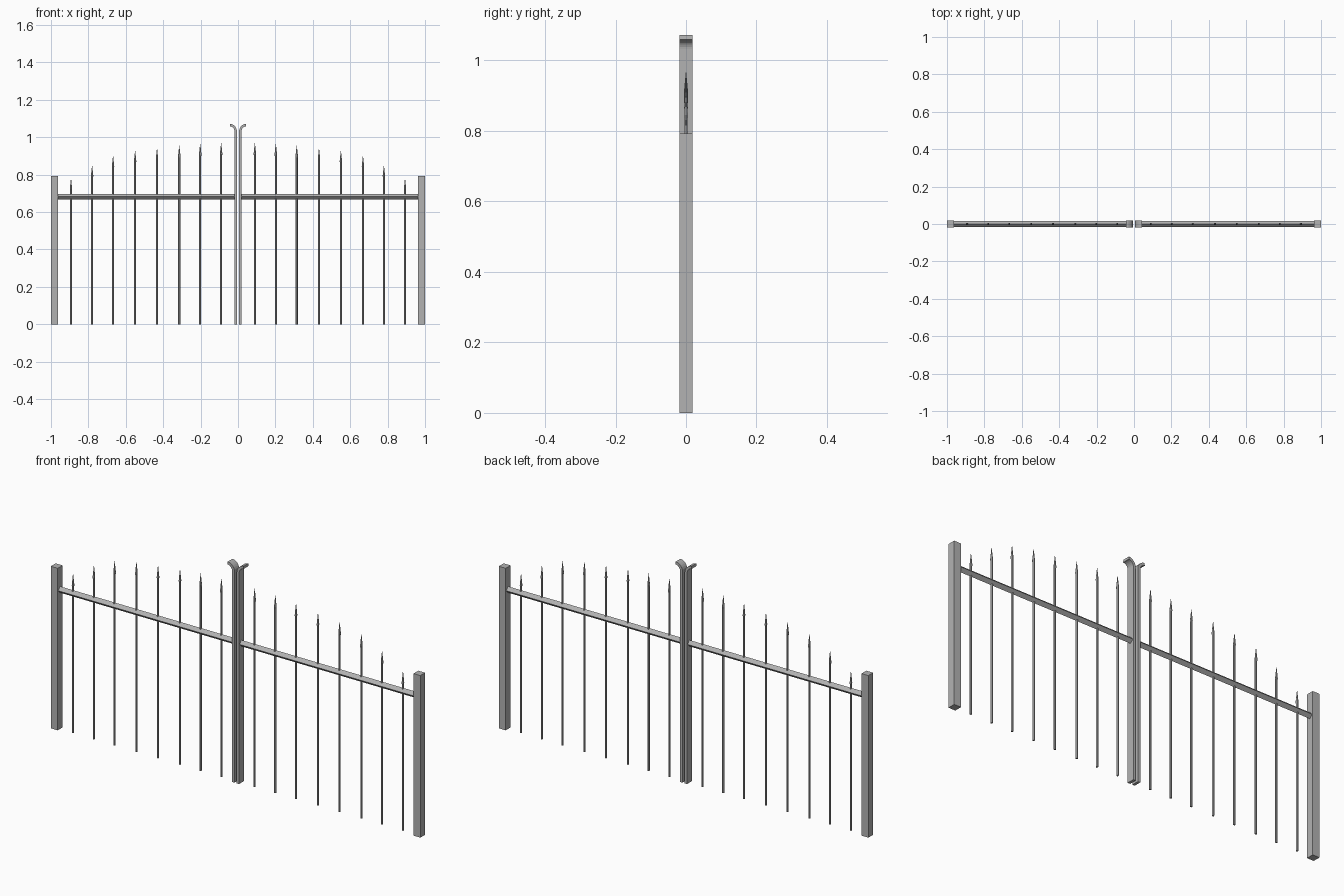
import bpy, bmesh, math

cube = bpy.data.objects.get("Cube")
if cube:
    bpy.data.objects.remove(cube, do_unlink=True)

# One plain steel colour
steel = bpy.data.materials.new("grey_steel")
steel.use_nodes = True
colour = (0.45, 0.45, 0.45, 1)
steel.diffuse_color = colour
steel.node_tree.nodes["Principled BSDF"].inputs["Base Color"].default_value = colour

HALF_DEPTH = 0.0185


def finish(name, bm):
    bmesh.ops.recalc_face_normals(bm, faces=bm.faces)
    mesh = bpy.data.meshes.new(name)
    bm.to_mesh(mesh)
    bm.free()
    mesh.materials.append(steel)
    obj = bpy.data.objects.new(name, mesh)
    bpy.context.collection.objects.link(obj)
    return obj


def loft(name, rings):
    """Closed solid through a list of equal-length point rings."""
    bm = bmesh.new()
    loops = [[bm.verts.new(p) for p in ring] for ring in rings]
    for a, b in zip(loops, loops[1:]):
        for i in range(len(a)):
            j = (i + 1) % len(a)
            bm.faces.new((a[i], a[j], b[j], b[i]))
    bm.faces.new(loops[0])
    bm.faces.new(loops[-1])
    return finish(name, bm)


def circle(sides, radius):
    return [(radius * math.cos(math.tau * i / sides),
             radius * math.sin(math.tau * i / sides)) for i in range(sides)]


def post(name, side):
    corners = [(0.963, -HALF_DEPTH), (1, -HALF_DEPTH), (1, HALF_DEPTH), (0.963, HALF_DEPTH)]
    loft(name, [[(side * x, y, z) for x, y in corners] for z in (0, 0.793)])


def rail(name, side):
    # Square bar turned on its edge
    loft(name, [[(side * x, y, 0.682 + z) for y, z in circle(4, 0.0155)]
                for x in (0.012, 0.968)])


def picket(name, x, top):
    # Slim shaft with a slightly flared spear point
    stages = [(0, 0.0055), (top - 0.065, 0.0055), (top - 0.055, 0.0065), (top, 0.0006)]
    loft(name, [[(x + u, v, z) for u, v in circle(6, r)] for z, r in stages])


def stile(name, side):
    # Flat bar whose top curls outwards
    bend, inner, outer = 0.04, 0.006, 0.019
    centre_x, centre_z = inner + bend, 1.072 - bend
    thick = outer - inner
    rings = [[(side * inner, -HALF_DEPTH, 0), (side * outer, -HALF_DEPTH, 0),
              (side * outer, HALF_DEPTH, 0), (side * inner, HALF_DEPTH, 0)]]
    for i in range(7):
        a = math.radians(85) * i / 6
        ring = []
        for r, y in ((bend, -1), (bend - thick, -1), (bend - thick, 1), (bend, 1)):
            ring.append((side * (centre_x - r * math.cos(a)), y * HALF_DEPTH,
                         centre_z + r * math.sin(a)))
        rings.append(ring)
    loft(name, rings)


# Picket positions and tip heights from the centre outwards
PICKETS = [(0.09, 0.968), (0.202, 0.965), (0.314, 0.955), (0.433, 0.94),
           (0.55, 0.927), (0.668, 0.9), (0.78, 0.848), (0.893, 0.778)]

for label, side in (("left", 1), ("right", -1)):
    post(label + "_post", side)
    rail(label + "_rail", side)
    stile(label + "_centre_stile", side)
    for n, (x, top) in enumerate(PICKETS, 1):
        picket(f"{label}_picket_{n}", side * x, top)
